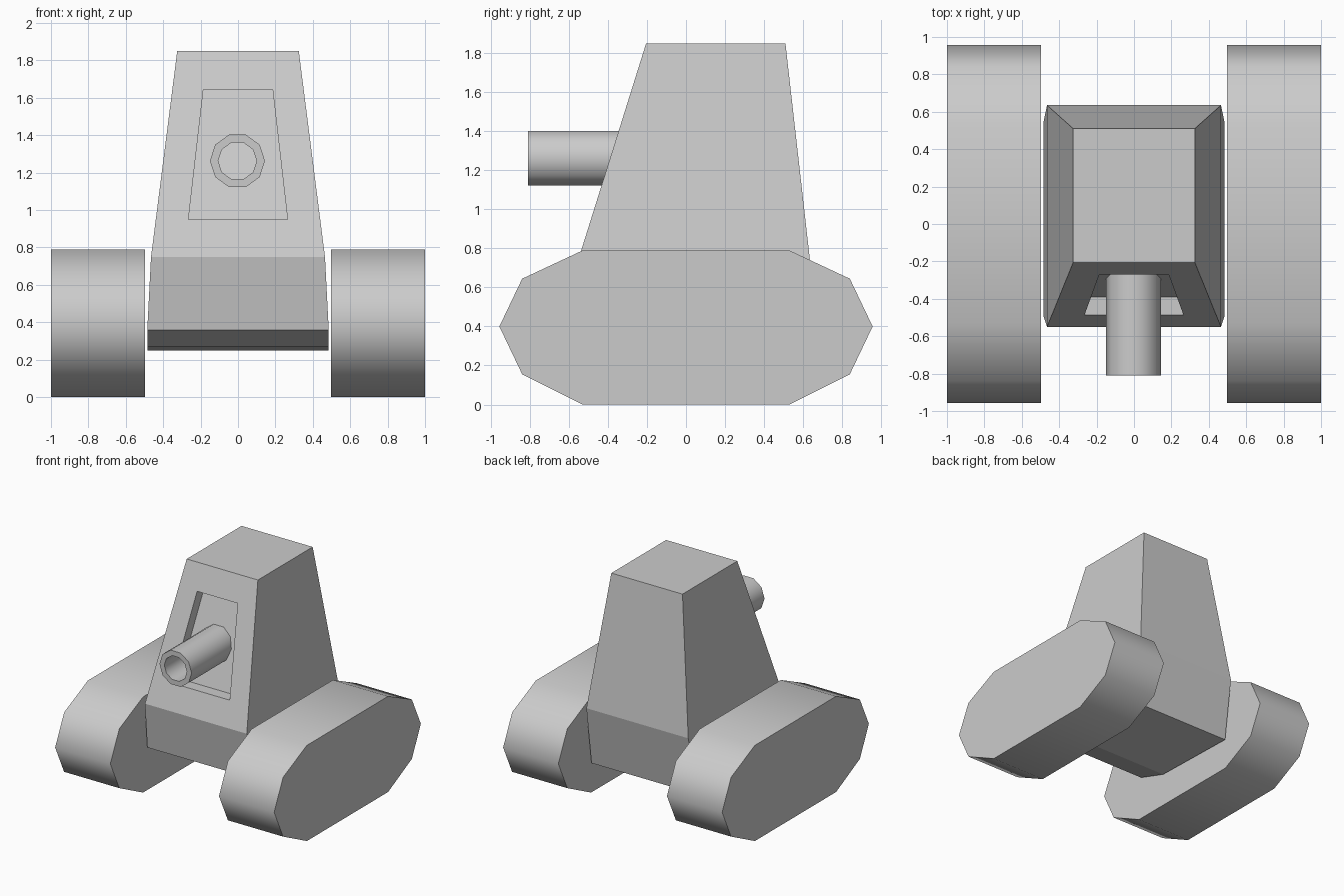
import bpy, bmesh
from math import sin, cos, tau, radians

if "Cube" in bpy.data.objects:
    bpy.data.objects.remove(bpy.data.objects["Cube"])


def make_object(name, bm, smooth=False):
    bmesh.ops.recalc_face_normals(bm, faces=bm.faces[:])
    mesh = bpy.data.meshes.new(name)
    bm.to_mesh(mesh)
    bm.free()
    ob = bpy.data.objects.new(name, mesh)
    bpy.context.collection.objects.link(ob)
    if smooth:
        bpy.ops.object.select_all(action='DESELECT')
        bpy.context.view_layer.objects.active = ob
        ob.select_set(True)
        bpy.ops.object.shade_smooth_by_angle(angle=radians(60))
    return ob


def bridge(bm, a, b):
    for i in range(len(a)):
        j = (i + 1) % len(a)
        bm.faces.new((a[i], a[j], b[j], b[i]))


# Track pods: ten-sided side profile (y, z), extruded in x and mirrored
half = [(0.53, 0), (0.84, 0.155), (0.957, 0.4), (0.84, 0.645), (0.53, 0.79)]
profile = half + [(-y, z) for y, z in reversed(half)]
bm = bmesh.new()
inner, outer = [[bm.verts.new((x, y, z)) for y, z in profile] for x in (0.496, 1.0)]
bridge(bm, inner, outer)
bm.faces.new(inner)
bm.faces.new(outer)
tracks = make_object("track_pods", bm, smooth=True)
tracks.modifiers.new("Mirror", 'MIRROR').use_clip = False

# Tower body: side profile as (half width, y, z), tapering to the roof
side = [(0.325, -0.205, 1.85), (0.325, 0.51, 1.85), (0.465, 0.635, 0.745),
        (0.485, 0.54, 0.25), (0.485, -0.22, 0.27), (0.485, -0.49, 0.36),
        (0.465, -0.55, 0.75)]
bm = bmesh.new()
left, right = [[bm.verts.new((s * x, y, z)) for x, y, z in side] for s in (-1, 1)]
bridge(bm, left, right)
for row in (left, right):
    bm.faces.new([row[i] for i in (0, 1, 2, 6)])
    bm.faces.new([row[i] for i in (2, 3, 4, 5, 6)])
bmesh.ops.recalc_face_normals(bm, faces=bm.faces[:])

# Recessed gun panel in the sloping front face
front = next(f for f in bm.faces
             if set(f.verts) == {left[0], right[0], left[6], right[6]})
bmesh.ops.inset_individual(bm, faces=[front], thickness=0.1)
slope = (0.55 - 0.205) / 1.1
for v in front.verts:
    x, z = (0.185, 1.645) if v.co.z > 1.3 else (0.265, 0.95)
    v.co = (x if v.co.x > 0 else -x, -0.55 + (z - 0.75) * slope, z)
panel = bmesh.ops.extrude_discrete_faces(bm, faces=[front])['faces'][0]
for v in panel.verts:
    v.co.y += 0.097
make_object("tower_body", bm)

# Gun barrel: ten-sided hollow tube, its rear end buried in the panel
bm = bmesh.new()


def ring(r, y):
    return [bm.verts.new((-0.003 + r * cos(tau * i / 10), y, 1.263 + r * sin(tau * i / 10)))
            for i in range(10)]


rings = [ring(0.147, -0.24), ring(0.147, -0.81), ring(0.103, -0.81), ring(0.103, -0.24)]
for i in range(4):
    bridge(bm, rings[i], rings[(i + 1) % 4])
make_object("gun_barrel", bm, smooth=True)
